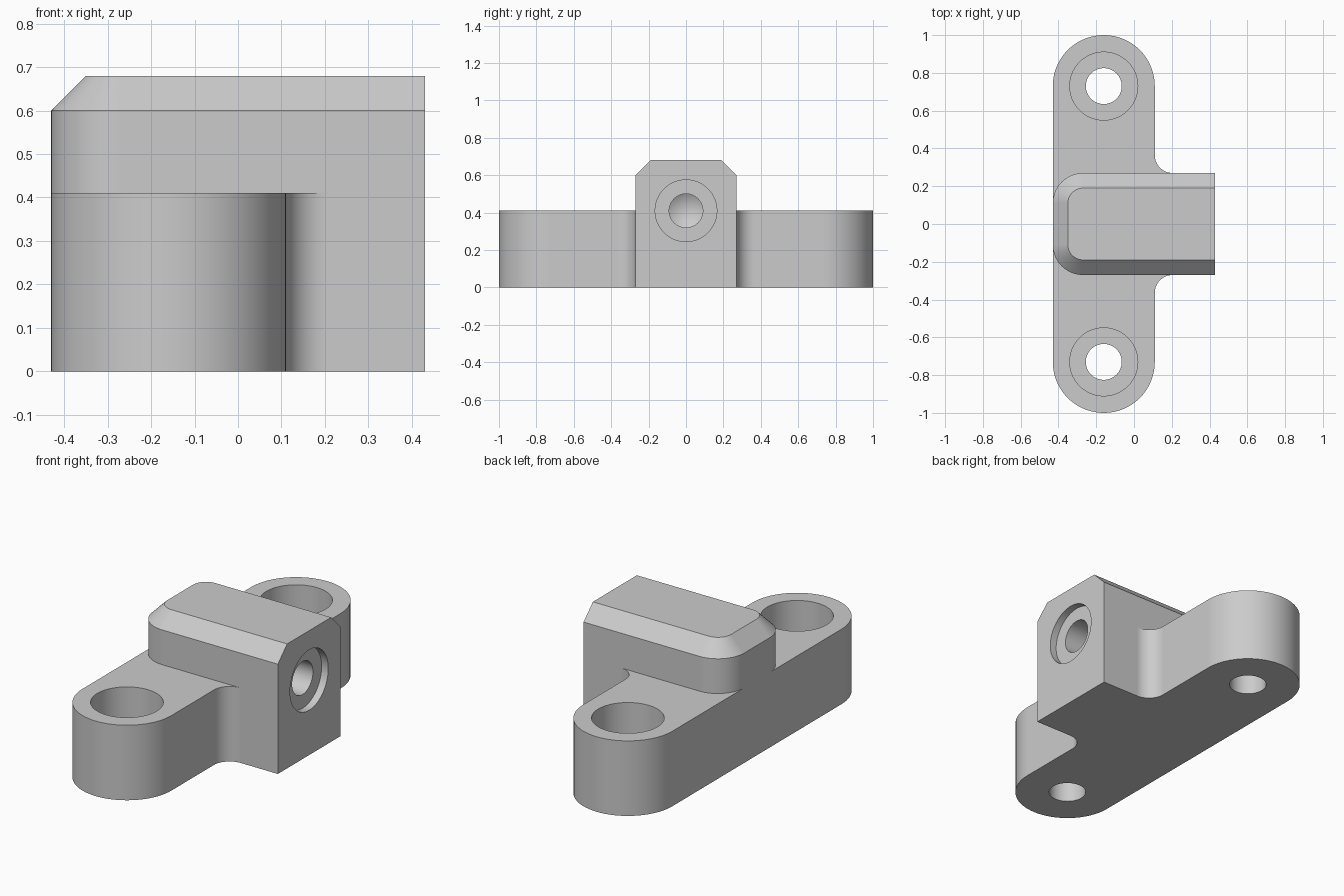
import bpy
import bmesh
from math import cos, sin, pi, radians
from mathutils import Matrix

cube = bpy.data.objects.get("Cube")
if cube:
    bpy.data.objects.remove(cube, do_unlink=True)

grey = bpy.data.materials.new("plain grey")
grey.use_nodes = True
grey.diffuse_color = (0.6, 0.6, 0.6, 1)
grey.node_tree.nodes["Principled BSDF"].inputs["Base Color"].default_value = (0.6, 0.6, 0.6, 1)

PLATE_TOP = 0.41
HALF = 0.27           # half width of the block and of the plate
BACK, FACE = -0.43, 0.43
EAR_X, EAR_Y = -0.16, 0.73


def arc(cx, cy, r, start, end, steps):
    """Points along a circular arc, angles in degrees."""
    angles = [radians(start + (end - start) * i / steps) for i in range(steps + 1)]
    return [(round(cx + r * cos(a), 5), round(cy + r * sin(a), 5)) for a in angles]


def loft(name, rings):
    """Solid through a stack of (outline, height) rings, capped at both ends."""
    bm = bmesh.new()
    loops = [[bm.verts.new((x, y, z)) for x, y in pts] for pts, z in rings]
    for low, high in zip(loops, loops[1:]):
        n = len(low)
        for i in range(n):
            j = (i + 1) % n
            bm.faces.new((low[i], low[j], high[j], high[i]))
    bm.faces.new(loops[0][::-1])
    bm.faces.new(loops[-1])
    bmesh.ops.remove_doubles(bm, verts=bm.verts[:], dist=1e-5)
    bmesh.ops.recalc_face_normals(bm, faces=bm.faces[:])
    mesh = bpy.data.meshes.new(name)
    bm.to_mesh(mesh)
    bm.free()
    mesh.materials.append(grey)
    obj = bpy.data.objects.new(name, mesh)
    bpy.context.collection.objects.link(obj)
    return obj


def lathe(name, profile, matrix):
    """Round cutter from (radius, height) pairs."""
    obj = loft(name, [(arc(0, 0, r, 0, 360, 64)[:-1], z) for r, z in profile])
    obj.data.transform(matrix)
    obj.hide_render = True
    return obj


def combine(target, tool, operation):
    bpy.ops.object.select_all(action="DESELECT")
    bpy.context.view_layer.objects.active = target
    target.select_set(True)
    mod = target.modifiers.new(tool.name, "BOOLEAN")
    mod.operation, mod.solver, mod.object = operation, "EXACT", tool
    bpy.ops.object.modifier_apply(modifier=mod.name)
    bpy.data.objects.remove(tool, do_unlink=True)


# Plate with two round ears, filleted into the block
fillet = 0.095
inner = EAR_X + HALF + fillet
outline = (arc(EAR_X, EAR_Y, HALF, 0, 180, 36)
           + arc(EAR_X, -EAR_Y, HALF, 180, 360, 36)
           + arc(inner, -HALF - fillet, fillet, 180, 90, 14)
           + arc(inner, HALF + fillet, fillet, 270, 180, 14))
bracket = loft("mounting_bracket", [(outline, 0), (outline, PLATE_TOP)])


# Block with rounded back corners and a bevelled top
def block_ring(inset):
    corner = 0.16
    cx, cy = BACK + corner, HALF - corner
    return (arc(cx, cy, corner - inset, 90, 180, 16)
            + arc(cx, -cy, corner - inset, 180, 270, 16)
            + [(FACE, inset - HALF), (FACE, HALF - inset)])


bevel = 0.08
block = loft("block", [(block_ring(0), 0), (block_ring(0), 0.6), (block_ring(bevel), 0.6 + bevel)])
combine(bracket, block, "UNION")

# Counterbored screw holes through both ears
for side in (-1, 1):
    hole = lathe("screw_hole", [(0.095, -0.1), (0.095, 0.18), (0.18, 0.18), (0.18, 0.6)],
                 Matrix.Translation((EAR_X, side * EAR_Y, 0)))
    combine(bracket, hole, "DIFFERENCE")

# Blind drilled socket with a shallow counterbore and a conical end
socket = lathe("socket", [(0.165, -0.1), (0.165, 0.04), (0.09, 0.04), (0.09, 0.5), (0, 0.555)],
               Matrix.Translation((FACE, 0, PLATE_TOP)) @ Matrix.Rotation(-pi / 2, 4, "Y"))
combine(bracket, socket, "DIFFERENCE")

# Smooth curves, crisp edges, level flats
bpy.ops.object.shade_smooth_by_angle(angle=radians(25))
weighted = bracket.modifiers.new("level_flats", "WEIGHTED_NORMAL")
weighted.keep_sharp = True
